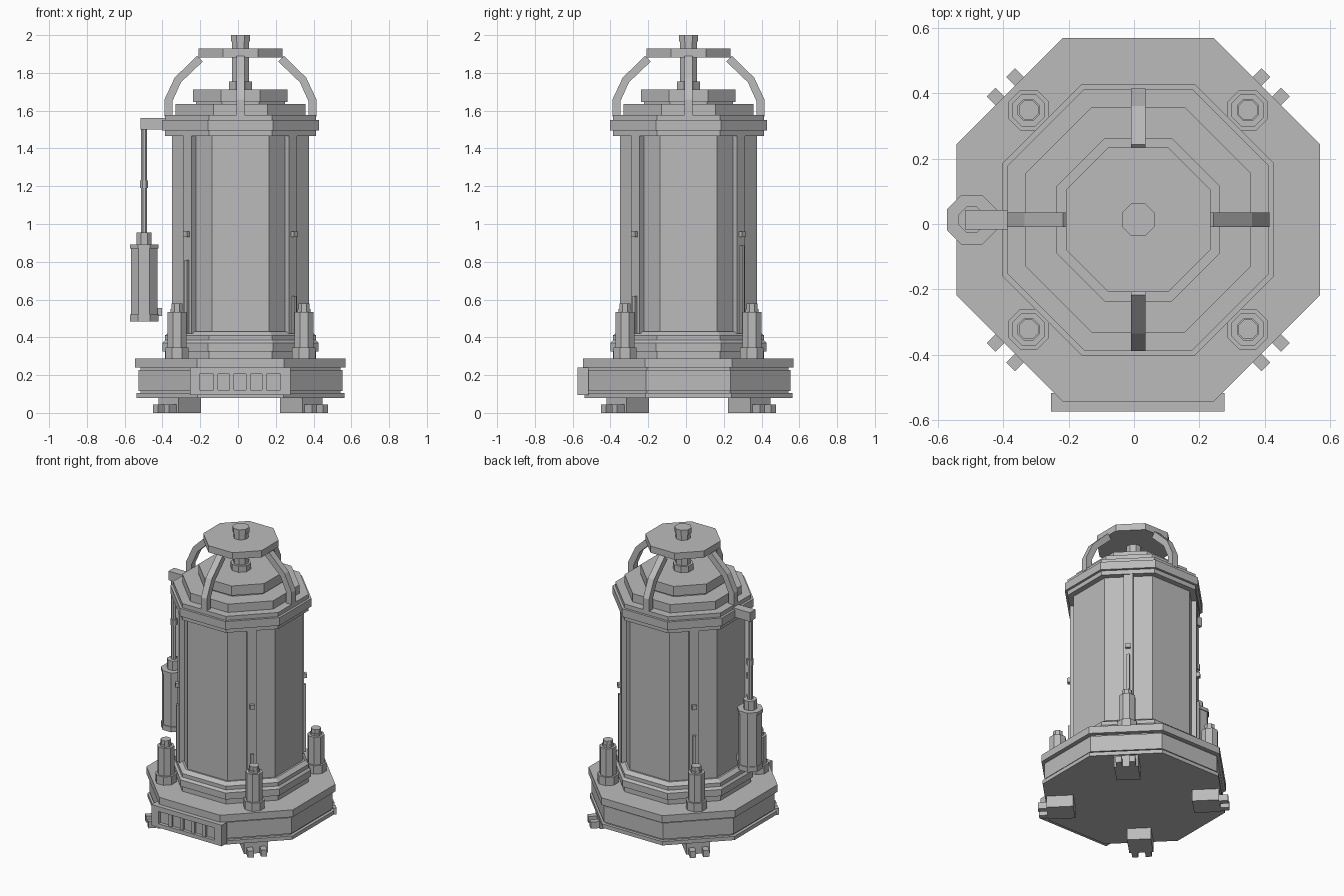
import bpy, bmesh, math
from mathutils import Vector, Matrix

cube = bpy.data.objects.get("Cube")
if cube:
    bpy.data.objects.remove(cube, do_unlink=True)

metal = bpy.data.materials.new("plain grey metal")
metal.use_nodes = True
GREY = (0.5, 0.5, 0.5, 1)
metal.diffuse_color = GREY
metal.node_tree.nodes["Principled BSDF"].inputs["Base Color"].default_value = GREY

C = 0.013                      # main axis sits at (C, C)
APOTHEM = math.cos(math.pi / 8)


def finish(name, bm):
    bmesh.ops.recalc_face_normals(bm, faces=bm.faces)
    mesh = bpy.data.meshes.new(name)
    bm.to_mesh(mesh)
    bm.free()
    mesh.materials.append(metal)
    obj = bpy.data.objects.new(name, mesh)
    bpy.context.collection.objects.link(obj)
    return obj


def turned(name, profile, x=C, y=C):
    """Eight-sided solid from (half width across flats, height) pairs."""
    bm = bmesh.new()
    rings = []
    for a, z in profile:
        r = a / APOTHEM
        rings.append([bm.verts.new((x + r * math.cos((k + .5) * math.pi / 4),
                                    y + r * math.sin((k + .5) * math.pi / 4), z))
                      for k in range(8)])
    for low, high in zip(rings, rings[1:]):
        for k in range(8):
            n = (k + 1) % 8
            bm.faces.new((low[k], low[n], high[n], high[k]))
    bm.faces.new(rings[0][::-1])
    bm.faces.new(rings[-1])
    return finish(name, bm)


def steps(*layers):
    """Profile with square steps from (half width, bottom, top) layers."""
    return [p for a, lo, hi in layers for p in ((a, lo), (a, hi))]


def box(name, x, y, z, angle=0, origin=(C, C)):
    """Box from (min, max) ranges, turned about a vertical axis at origin."""
    bm = bmesh.new()
    bmesh.ops.create_cube(bm, size=1)
    for v in bm.verts:
        v.co = Vector([(lo + hi) / 2 + c * (hi - lo)
                       for c, (lo, hi) in zip(v.co, (x, y, z))])
    place = Matrix.Translation((*origin, 0)) @ Matrix.Rotation(angle, 4, "Z")
    bm.transform(place)
    return finish(name, bm)


def bent_bar(name, outer, inner, half, angle):
    """Flat bar between two radial outlines, turned about the main axis."""
    bm = bmesh.new()
    rows = [[bm.verts.new((r, s * half, z)) for (r, z), s in
             ((o, -1), (o, 1), (i, 1), (i, -1))] for o, i in zip(outer, inner)]
    for a, b in zip(rows, rows[1:]):
        for k in range(4):
            n = (k + 1) % 4
            bm.faces.new((a[k], a[n], b[n], b[k]))
    bm.faces.new(rows[0])
    bm.faces.new(rows[-1][::-1])
    bm.transform(Matrix.Translation((C, C, 0)) @ Matrix.Rotation(angle, 4, "Z"))
    return finish(name, bm)


# Base plinth
turned("base", steps((.55, .08, .106), (.53, .106, .117), (.54, .117, .228),
                     (.53, .228, .239), (.557, .239, .288)))

# Front vent panel: backing, frame and dividers
panel = (-.255 - C, .278 - C)
slot = (-.204 - C, .225 - C)
front, back = -.587, -.53
box("vent_backing", slot, (-.565, back), (.12, .21))
box("vent_frame_top", panel, (front, back), (.206, .24))
box("vent_frame_bottom", panel, (front, back), (.095, .122))
box("vent_frame_right", (panel[0], slot[0]), (front, back), (.122, .206))
box("vent_frame_left", (slot[1], panel[1]), (front, back), (.122, .206))
for i in range(1, 5):
    mid = slot[0] + (slot[1] - slot[0]) * i / 5
    box("vent_divider", (mid - .012, mid + .012), (-.58, back), (.122, .206))

# Column with its lower collar and rim
turned("lower_collar", steps((.4, .285, .325), (.413, .325, .37))
       + [(.4, .385), (.4, .41), (.375, .43)])
turned("column", steps((.363, .42, 1.475)))
turned("upper_rim", steps((.4, 1.465, 1.495), (.416, 1.495, 1.55), (.4, 1.55, 1.578)))

# Stepped roof, post, canopy and knob
turned("roof", steps((.345, 1.578, 1.635), (.235, 1.635, 1.647), (.25, 1.647, 1.713)))
turned("roof_post", steps((.06, 1.71, 1.755), (.045, 1.755, 1.89)))
turned("canopy", steps((.222, 1.882, 1.928)))
turned("knob", steps((.045, 1.925, 1.965), (.05, 1.965, 2.0)))

# Curved canopy arms on the four sides
outer = [(.402, 1.57), (.402, 1.66), (.348, 1.775), (.23, 1.89)]
inner = [(.36, 1.57), (.36, 1.65), (.315, 1.75), (.2, 1.86)]
for k in range(4):
    bent_bar("canopy_arm", outer, inner, .022, k * math.pi / 2)

# Diagonal corners: rib, clip, rod, bollard and foot
for k, rod_top in enumerate((.885, .75, .81, .62)):
    turn = math.radians(45 + 90 * k)
    box("column_rib", (.34, .395), (-.03, .03), (.42, 1.47), turn)
    box("rib_clip", (.39, .415), (-.015, .015), (.93, .96), turn)
    box("rib_rod", (.39, .41), (-.01, .01), (.42, rod_top), turn)
    bx = C + .336 * math.copysign(1, math.cos(turn))
    by = C + .336 * math.copysign(1, math.sin(turn))
    turned("bollard", steps((.062, .285, .345), (.05, .345, .535), (.034, .535, .55)), bx, by)
    turned("bollard_cap", steps((.03, .55, .578)), bx, by)
    box("foot_block", (.372, .54), (-.075, .075), (0, .085), turn)
    for side in (-1, 1):
        m = side * .042
        box("foot_prong", (.5, .595), (m - .019, m + .019), (0, .045), turn)

# Hanging lantern on the right
LX = -.497
turned("lantern", steps((.076, .485, .52), (.07, .52, .87), (.076, .87, .892),
                        (.04, .892, .955)), LX, C)
box("lantern_latch", (.06, .095), (-.015, .015), (.512, .555), 0, (LX, C))
box("lantern_bracket", (-.53, -.38), (-.03, .03), (1.5, 1.562))
turned("lantern_rod", steps((.016, .95, 1.505)), LX, C)
turned("lantern_rod_clamp", steps((.021, 1.19, 1.23)), LX, C)
